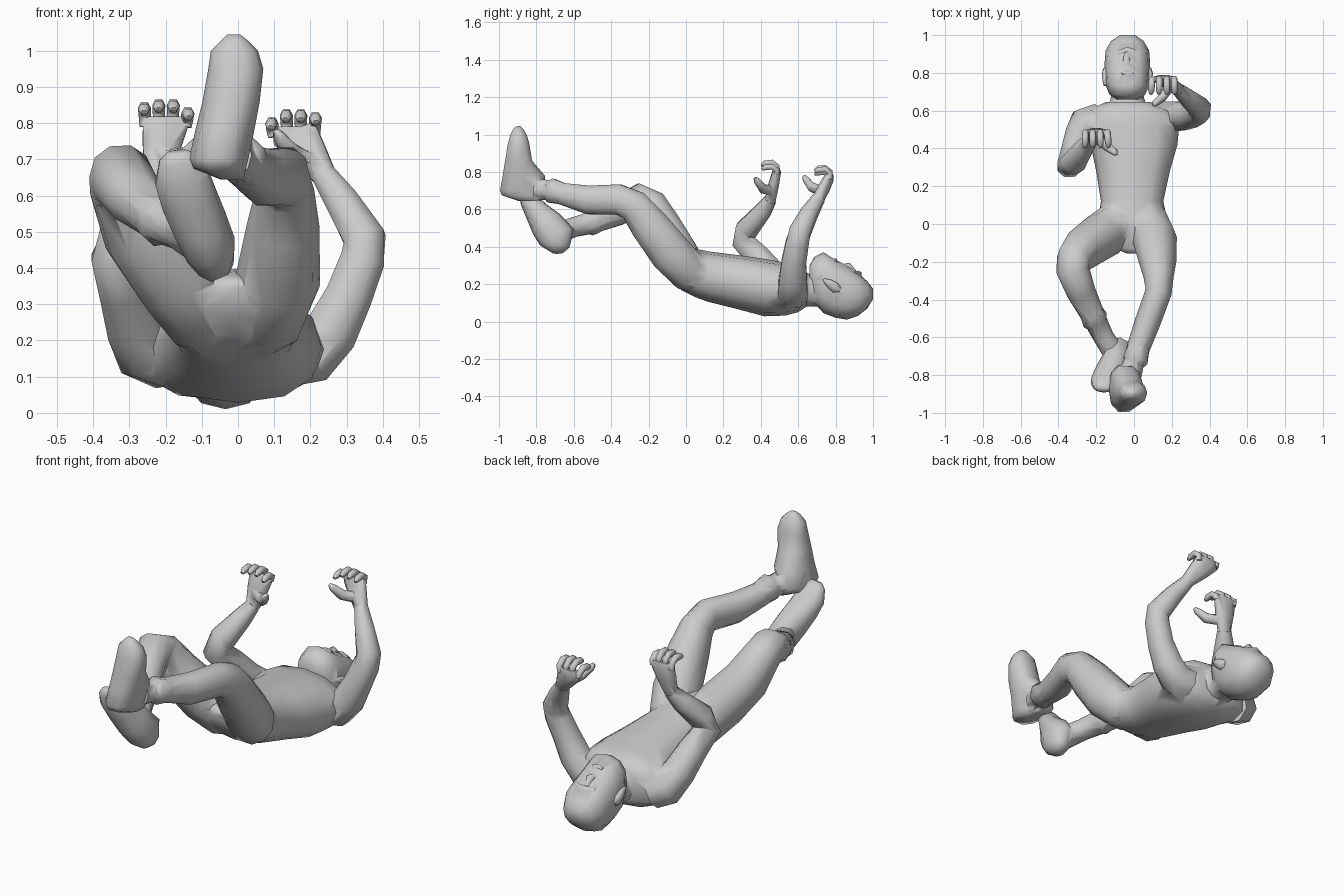
import bpy, bmesh, math
from mathutils import Vector as V

grey = bpy.data.materials.new("plain grey")
grey.diffuse_color = (0.6, 0.6, 0.6, 1)


def skin(name, rings, sides, power, phase):
    """Skin rings given as (centre, half vector a, half vector b)."""
    bm = bmesh.new()
    loops = []
    for c, a, b in rings:
        loop = []
        for i in range(sides):
            t = 2 * math.pi * (i + phase) / sides
            u, w = (math.copysign(abs(f) ** power, f) for f in (math.cos(t), math.sin(t)))
            loop.append(bm.verts.new(c + a * u + b * w))
        loops.append(loop)
    for p, q in zip(loops, loops[1:]):
        for i in range(sides):
            j = (i + 1) % sides
            bm.faces.new((p[i], p[j], q[j], q[i]))
    bm.faces.new(loops[0])
    bm.faces.new(loops[-1])
    bmesh.ops.recalc_face_normals(bm, faces=bm.faces)
    me = bpy.data.meshes.new(name)
    bm.to_mesh(me)
    bm.free()
    me.materials.append(grey)
    ob = bpy.data.objects.new(name, me)
    bpy.context.collection.objects.link(ob)
    return ob


def slab(name, axis, rows, sides=12, power=0.85):
    """Rows: position on axis, x min, x max, then min and max of the third axis."""
    rings = []
    for s, x0, x1, w0, w1 in rows:
        x, w, rx, rw = (x0 + x1) / 2, (w0 + w1) / 2, (x1 - x0) / 2, (w1 - w0) / 2
        c, b = ((x, s, w), (0, 0, rw)) if axis == "y" else ((x, w, s), (0, rw, 0))
        rings.append((V(c), V((rx, 0, 0)), V(b)))
    return skin(name, rings, sides, power, 0)


def tube(name, pts, ref=(1, 0, 0), sides=8, power=0.92):
    """Points: x, y, z, radius across, optional radius along ref."""
    cs = [V(p[:3]) for p in pts]
    rings = []
    for i, p in enumerate(pts):
        t = (cs[min(i + 1, len(cs) - 1)] - cs[max(i - 1, 0)]).normalized()
        a = t.cross(V(ref)).normalized()
        rings.append((cs[i], a * p[3], a.cross(t) * p[-1]))
    return skin(name, rings, sides, power, 0.5)


# torso, from crotch to neck
torso = slab("body", "y", [
    (-.155, -.04, .02, .32, .365), (-.13, -.10, .08, .265, .378), (-.08, -.155, .135, .21, .39),
    (-.02, -.18, .165, .165, .397), (.05, -.185, .17, .13, .39), (.12, -.175, .155, .105, .375),
    (.28, -.20, .19, .065, .355), (.42, -.23, .23, .028, .335), (.53, -.28, .24, .032, .315),
    (.60, -.25, .20, .05, .305), (.645, -.15, .09, .08, .275)])
slab("neck", "y", [(.60, -.15, .08, .08, .28), (.66, -.125, .055, .08, .255),
                   (.74, -.11, .04, .08, .26)])

# head lying on its back, chin to crown
slab("head", "y", [
    (.66, -.09, .02, .20, .30), (.685, -.13, .06, .10, .345), (.735, -.15, .08, .045, .37),
    (.80, -.155, .085, .02, .33), (.86, -.155, .085, .01, .30), (.92, -.15, .08, .03, .262),
    (.97, -.12, .05, .07, .215), (1.0, -.075, .005, .12, .175)])
tube("nose", [(-.04, .905, .262, .010), (-.04, .865, .295, .022), (-.04, .845, .29, .018)], (0, 0, 1), 6)
tube("brow", [(-.09, .90, .248, .018), (-.035, .92, .253, .02), (.02, .90, .248, .018)], (0, 0, 1), 6)
tube("mouth", [(-.065, .80, .322, .008), (-.035, .797, .327, .012), (-.005, .80, .322, .008)], (0, 0, 1), 6)
for side, x in (("right", -.152), ("left", .082)):
    tube(side + "_ear", [(x, .735, .225, .008, .01), (x, .765, .205, .025, .016),
                         (x, .80, .18, .032, .018), (x, .825, .17, .014, .01)], sides=6)

# bent legs, starting inside the hips
tube("left_leg", [
    (.055, .10, .22, .08), (.075, .015, .265, .11), (.11, -.08, .365, .118), (.125, -.20, .52, .106, .1),
    (.13, -.28, .62, .09, .08), (.13, -.36, .652, .085, .07), (.072, -.52, .65, .08, .068),
    (.025, -.65, .68, .062), (0, -.73, .70, .055), (-.02, -.80, .71, .06)], sides=10)
tube("right_leg", [
    (-.06, .10, .22, .08), (-.09, .015, .265, .11), (-.165, -.06, .37, .123), (-.265, -.13, .50, .113),
    (-.32, -.19, .625, .092), (-.325, -.24, .655, .088), (-.28, -.36, .59, .078),
    (-.21, -.50, .53, .062), (-.16, -.60, .505, .055), (-.10, -.69, .47, .06)], sides=10)

# trouser cuffs
tube("left_cuff", [(.03, -.64, .677, .058), (.008, -.72, .70, .07), (0, -.745, .705, .05)])
tube("right_cuff", [(-.235, -.45, .55, .062), (-.205, -.51, .528, .072), (-.19, -.535, .52, .05)])

# boots
slab("left_boot", "z", [
    (.645, -.05, .015, -.90, -.77), (.675, -.125, .022, -.99, -.75), (.70, -.135, .028, -1.0, -.74),
    (.78, -.118, .045, -.985, -.75), (.86, -.098, .06, -.97, -.82), (.95, -.082, .07, -.955, -.835),
    (1.0, -.075, .055, -.94, -.85), (1.03, -.045, .025, -.925, -.87),
    (1.045, -.03, .005, -.905, -.885)], 10)
tube("right_boot", [
    (-.05, -.685, .372, .025, .035), (-.06, -.685, .395, .05, .065), (-.075, -.69, .45, .072, .10),
    (-.105, -.745, .52, .077, .09), (-.135, -.80, .59, .08, .065), (-.155, -.84, .65, .078, .05),
    (-.165, -.865, .70, .055, .03), (-.168, -.875, .72, .03, .015)], (0, -.88, -.47), 10)

# raised arms
tube("left_arm", [
    (.13, .57, .15, .085), (.205, .57, .16, .085), (.255, .572, .22, .08), (.305, .577, .32, .07),
    (.343, .595, .42, .066), (.35, .61, .48, .062), (.29, .66, .58, .05), (.235, .71, .66, .036)], (0, 1, 0))
tube("right_arm", [
    (-.19, .55, .15, .09), (-.255, .53, .175, .092), (-.285, .47, .24, .082), (-.315, .39, .34, .072),
    (-.343, .305, .43, .066), (-.32, .325, .49, .066), (-.26, .41, .59, .05),
    (-.225, .45, .65, .036)], (1, 0, 0))


def hand(side, s, wrist, knuckle):
    """Palm, four curled fingers and a thumb; s mirrors across x."""
    w, k = V(wrist), V(knuckle)
    mid = w.lerp(k, .55)
    tube(side + "_palm", [(*w.lerp(k, -.12), .030, .026), (*w, .037, .032), (*mid, .056, .03),
                          (*k, .068, .024), (*(k + V((0, 0, .018))), .06, .018)], (0, 1, 0))
    for i, drop in enumerate((.022, 0, 0, .008)):
        x = k.x + s * (i - 1.5) * .037
        d = s * (i - 2) * .002
        tube(f"{side}_finger_{i + 1}", [
            (x, k.y, k.z - .01, .016), (x + d, k.y + .002, k.z + .03 - drop, .017),
            (x + d * 1.5, k.y - .025, k.z + .05 - drop, .018),
            (x + d * 2, k.y - .062, k.z + .046 - drop, .017),
            (x + d * 2.4, k.y - .08, k.z + .036 - drop, .009)], (1, 0, 0), 6)
    tube(side + "_thumb", [
        (*(w.lerp(k, .35) + V((-s * .02, -.01, 0))), .027),
        (*(w + V((-s * .085, -.04, .06))), .026), (*(w + V((-s * .12, -.068, .10))), .02),
        (*(w + V((-s * .13, -.08, .118))), .010)], (0, 1, 0), 6)


hand("left", 1, (.235, .71, .66), (.155, .768, .772))
hand("right", -1, (-.225, .45, .65), (-.20, .485, .80))

# fuse every part into one continuous skin
parts = [o for o in bpy.data.objects if o is not torso]
for p in parts:
    m = torso.modifiers.new("join " + p.name, "BOOLEAN")
    m.operation, m.solver, m.object, m.use_self = "UNION", "EXACT", p, True
bpy.context.view_layer.update()
fused = bpy.data.meshes.new_from_object(torso.evaluated_get(bpy.context.evaluated_depsgraph_get()))
torso.modifiers.clear()
torso.data = fused
fused.materials.clear()
fused.materials.append(grey)
for p in parts:
    bpy.data.objects.remove(p)

# smooth shading with crisp hard edges
torso.select_set(True)
bpy.context.view_layer.objects.active = torso
bpy.ops.object.shade_smooth_by_angle(angle=math.radians(70))
